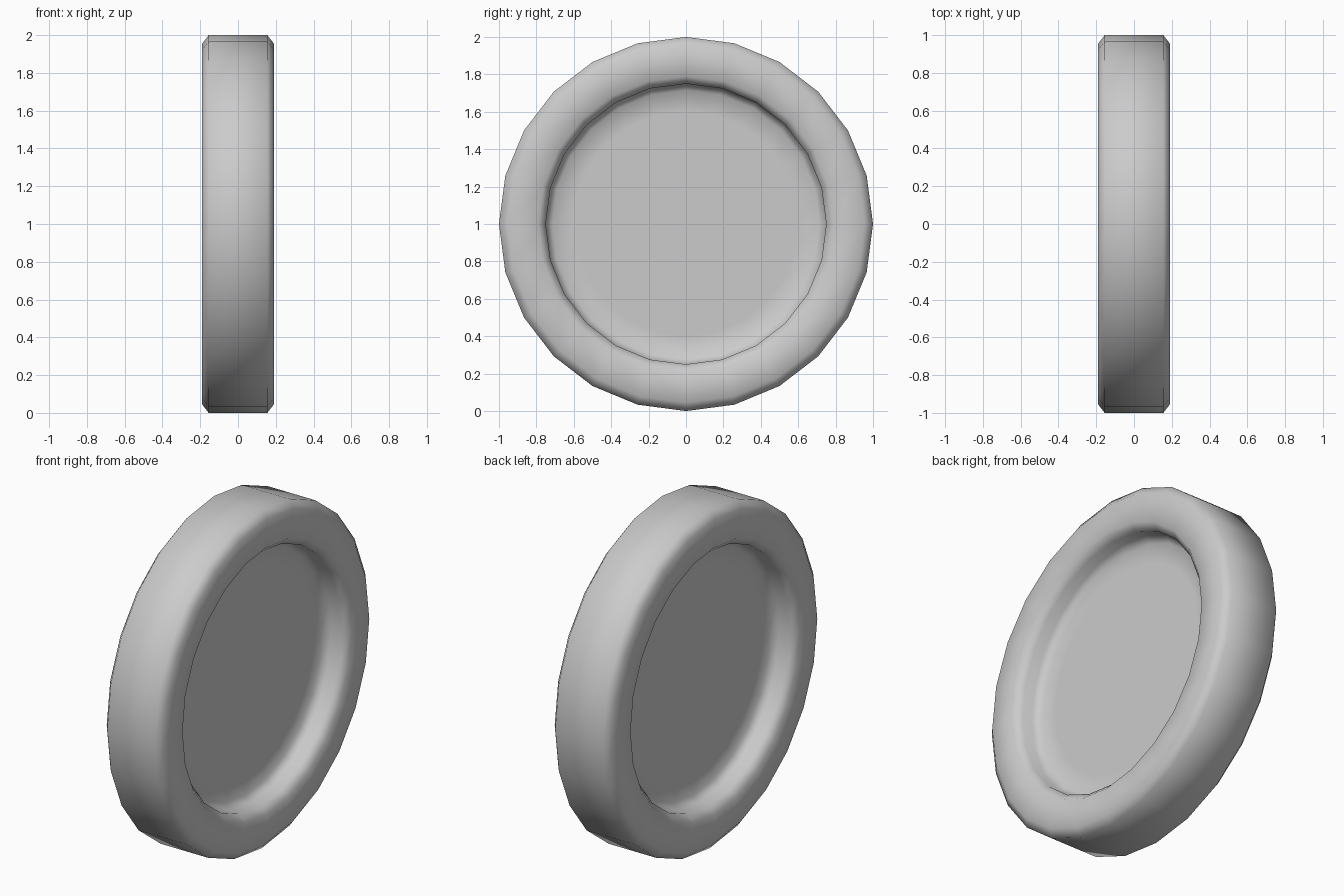
import bpy, bmesh
from math import sin, cos, pi

if "Cube" in bpy.data.objects:
    bpy.data.objects.remove(bpy.data.objects["Cube"])

SIDES = 24
# Half profile (radius, x): floor, recess wall, lip, side face, chamfer, tread
half = [(0.6, 0.05), (0.715, 0.05), (0.75, 0.085), (0.75, 0.15), (0.79, 0.19),
        (0.955, 0.19), (1.0, 0.155)]
profile = half + [(r, -x) for r, x in reversed(half)]

bm = bmesh.new()
# Rings around the x axis
rings = [[bm.verts.new((x, r * cos(2 * pi * i / SIDES), r * sin(2 * pi * i / SIDES)))
          for i in range(SIDES)] for r, x in profile]
for a, b in zip(rings, rings[1:]):
    for i in range(SIDES):
        j = (i + 1) % SIDES
        bm.faces.new((a[i], b[i], b[j], a[j]))
# Recessed discs on both sides
bm.faces.new(rings[0])
bm.faces.new(rings[-1])
bmesh.ops.recalc_face_normals(bm, faces=bm.faces[:])
for f in bm.faces:
    f.smooth = True

mesh = bpy.data.meshes.new("wheel")
bm.to_mesh(mesh)
bm.free()
wheel = bpy.data.objects.new("wheel", mesh)
wheel.location.z = 1.0
bpy.context.collection.objects.link(wheel)
